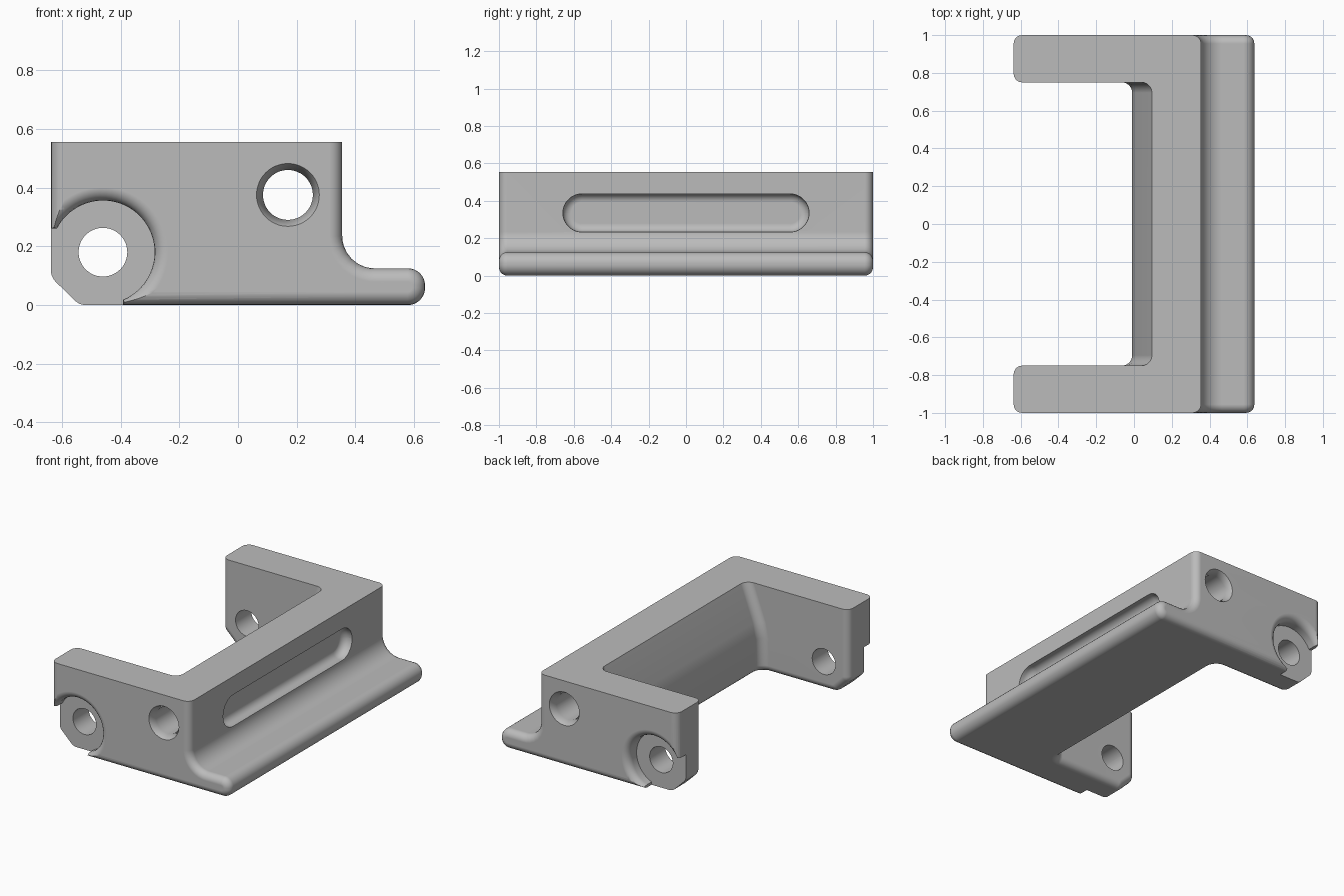
import bpy, bmesh, math
from mathutils import Vector

cube = bpy.data.objects.get("Cube")
if cube:
    bpy.data.objects.remove(cube, do_unlink=True)

grey = bpy.data.materials.new("plain_grey")
grey.use_nodes = True
grey.diffuse_color = (0.5, 0.5, 0.5, 1)
grey.node_tree.nodes["Principled BSDF"].inputs["Base Color"].default_value = (0.5, 0.5, 0.5, 1)


def rounded(corners, steps=8):
    """Closed 2D outline from (a, b, radius) corners."""
    out = []
    for i, (a, b, r) in enumerate(corners):
        p = Vector((a, b))
        if r == 0:
            out.append(p)
            continue
        d1 = (Vector(corners[i - 1][:2]) - p).normalized()
        d2 = (Vector(corners[(i + 1) % len(corners)][:2]) - p).normalized()
        half = d1.angle(d2) / 2
        centre = p + (d1 + d2).normalized() * r / math.sin(half)
        u = p + d1 * r / math.tan(half) - centre
        v = p + d2 * r / math.tan(half) - centre
        for k in range(steps + 1):
            out.append(centre + u.lerp(v, k / steps).normalized() * r)
    return out


def circle(cx, cz, r, n=48):
    return [Vector((cx + r * math.cos(math.tau * i / n), cz + r * math.sin(math.tau * i / n)))
            for i in range(n)]


def loft(name, layers, axis):
    """Solid through (position, outline) layers stacked along an axis."""
    bm = bmesh.new()
    rings = []
    for pos, outline in layers:
        ring = []
        for p in outline:
            co = list(p)
            co.insert(axis, pos)
            ring.append(bm.verts.new(co))
        rings.append(ring)
    for low, high in zip(rings, rings[1:]):
        for i in range(len(low)):
            j = (i + 1) % len(low)
            bm.faces.new((low[i], low[j], high[j], high[i]))
    bm.faces.new(rings[0])
    bm.faces.new(rings[-1])
    bmesh.ops.recalc_face_normals(bm, faces=bm.faces)
    mesh = bpy.data.meshes.new(name)
    bm.to_mesh(mesh)
    bm.free()
    mesh.materials.append(grey)
    obj = bpy.data.objects.new(name, mesh)
    bpy.context.collection.objects.link(obj)
    return obj


def carve(target, cutter):
    """Subtract a cutter and discard it."""
    cutter.hide_render = True
    mod = target.modifiers.new("cut", "BOOLEAN")
    mod.operation = "DIFFERENCE"
    mod.solver = "EXACT"
    mod.object = cutter
    graph = bpy.context.evaluated_depsgraph_get()
    mesh = bpy.data.meshes.new_from_object(target.evaluated_get(graph))
    target.modifiers.clear()
    target.data = mesh
    bpy.data.objects.remove(cutter, do_unlink=True)


# Bracket body: side profile with lip, fillet and chamfered toe
TOP = 0.555
profile = rounded([(-0.637, TOP, 0), (0.355, TOP, 0), (0.355, 0.125, 0.11), (0.637, 0.125, 0.058),
                   (0.637, 0, 0.058), (-0.54, 0, 0.055), (-0.637, 0.095, 0.055)])
body = loft("bracket_body", [(-1, profile), (1, profile)], 1)


# Open bay between the two arms, with a leaning back wall
def bay(x):
    return rounded([(-1, -0.75, 0), (x, -0.75, 0.055), (x, 0.75, 0.055), (-1, 0.75, 0)])


carve(body, loft("bay_cutter", [(-0.1, bay(-0.01)), (0.22, bay(-0.01)), (0.32, bay(0.008)),
                                (TOP, bay(0.095)), (0.7, bay(0.15))], 2))

# Round every sharp edge except the top rim
bm = bmesh.new()
bm.from_mesh(body.data)
bmesh.ops.remove_doubles(bm, verts=bm.verts, dist=0.0001)
sharp = [e for e in bm.edges if len(e.link_faces) == 2
         and e.calc_face_angle() > math.radians(55)
         and min(v.co.z for v in e.verts) < TOP - 0.01]
bmesh.ops.bevel(bm, geom=sharp, offset=0.045, offset_type="OFFSET", segments=5,
                profile=0.5, affect="EDGES", clamp_overlap=False)
bm.to_mesh(body.data)
bm.free()

# Long slot in the outer wall, with a rounded floor
def slot(inset):
    h, w = 0.102 - inset, 0.658 - inset
    r = h * 0.998
    z = 0.335
    return rounded([(-w, z - h, r), (w, z - h, r), (w, z + h, r), (-w, z + h, r)], 12)


floor = 0.29
fillet = 0.045
layers = [(0.45, slot(0))]
for k in range(6):
    a = k / 5 * math.pi / 2
    layers.append((floor + fillet * (1 - math.sin(a)), slot(fillet * (1 - math.cos(a)))))
carve(body, loft("slot_cutter", layers, 0))

# Through holes: countersunk rod bore and pivot bore
def bore(r):
    return circle(0.17, 0.375, r)


carve(body, loft("rod_cutter", [(-1.1, bore(0.107)), (-1, bore(0.107)), (-0.96, bore(0.085)),
                                (0.96, bore(0.085)), (1, bore(0.107)), (1.1, bore(0.107))], 1))

PX, PZ = -0.46, 0.18


# Pivot recess: round on the inside, open towards the lower toe
def recess(r):
    arc = []
    for k in range(41):
        a = math.radians(-67 + k * 220 / 40)
        arc.append(Vector((PX + r * math.cos(a), PZ + r * math.sin(a))))
    return arc + [Vector((-0.9, arc[-1].y)), Vector((-0.9, -0.3)), Vector((arc[0].x, -0.3))]


for side in (-1, 1):
    layers = [(side * 0.91, recess(0.176))]
    for k in range(6):
        a = k / 5 * math.pi / 2
        layers.append((side * (0.955 + 0.045 * math.sin(a)), recess(0.176 + 0.045 * (1 - math.cos(a)))))
    layers.append((side * 1.1, recess(0.221)))
    carve(body, loft("recess_cutter", layers, 1))

pivot = circle(PX, PZ, 0.083)
carve(body, loft("pivot_cutter", [(-1.2, pivot), (1.2, pivot)], 1))

# Smooth shading with crisp edges
bpy.ops.object.select_all(action="DESELECT")
body.select_set(True)
bpy.context.view_layer.objects.active = body
bpy.ops.object.shade_smooth_by_angle(angle=math.radians(32))
weighted = body.modifiers.new("even_shading", "WEIGHTED_NORMAL")
weighted.keep_sharp = True
